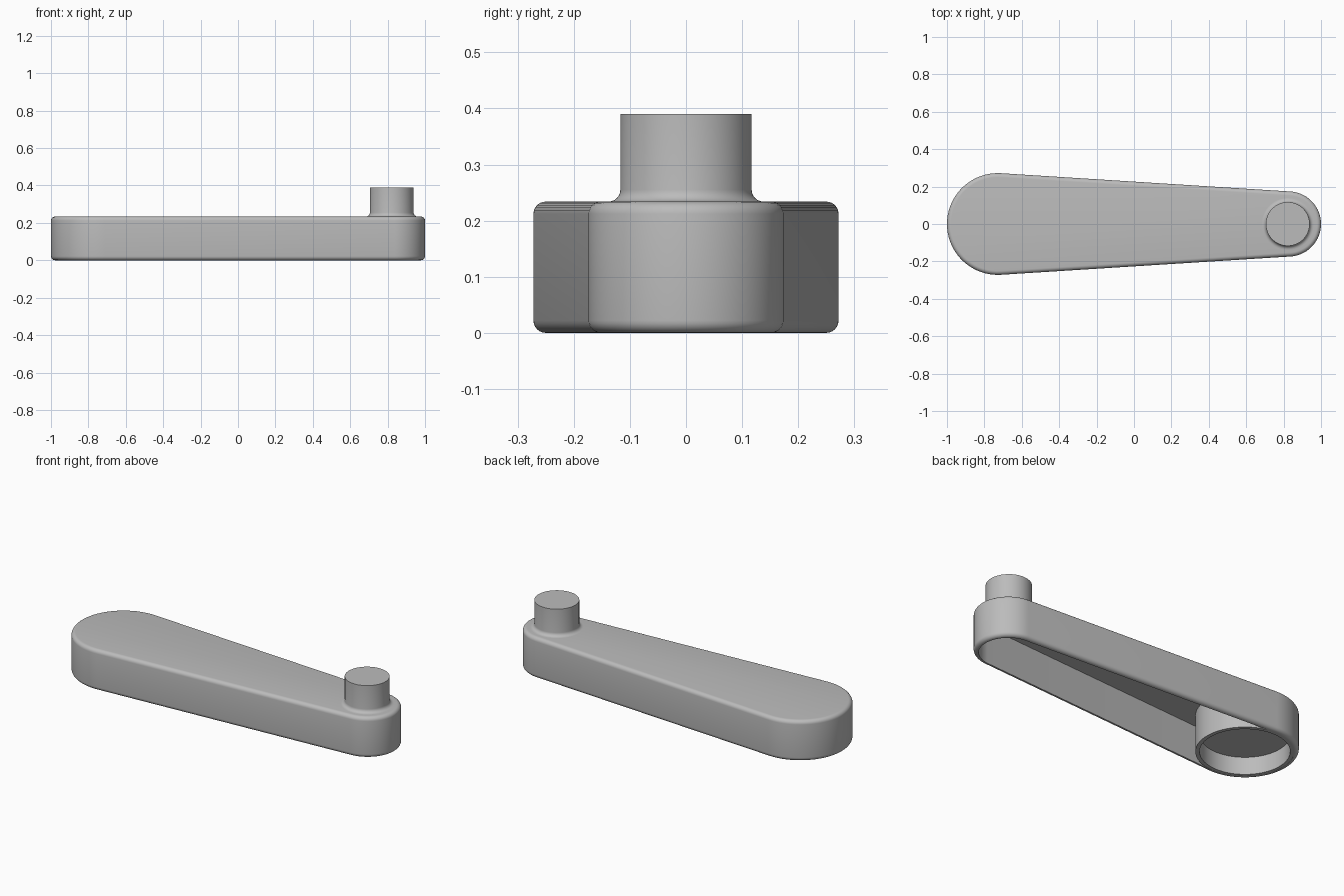
import bpy
import bmesh
from math import sin, cos, pi, asin, radians

cube = bpy.data.objects.get("Cube")
if cube:
    bpy.data.objects.remove(cube, do_unlink=True)

grey = bpy.data.materials.new("plain grey")
grey.use_nodes = True
colour = (0.5, 0.5, 0.5, 1)
grey.diffuse_color = colour
grey.node_tree.nodes["Principled BSDF"].inputs["Base Color"].default_value = colour

HUB_X, HUB_R = -0.728, 0.272
TIP_X, TIP_R = 0.826, 0.174
HEIGHT, FILLET, WALL = 0.234, 0.022, 0.025
CEILING = HEIGHT - WALL


def arc(cx, cz, r, start, end, steps=6):
    """Points on a circular arc, angles in degrees."""
    angles = [radians(start + (end - start) * i / steps) for i in range(steps + 1)]
    return [(cx + r * cos(a), cz + r * sin(a)) for a in angles]


def arm_outline(inset, steps=40):
    """Two end circles joined by their common tangents."""
    tilt = asin((HUB_R - TIP_R) / (TIP_X - HUB_X))
    half = pi / 2 - tilt
    points = []
    for cx, r, start, end in ((TIP_X, TIP_R, -half, half),
                              (HUB_X, HUB_R, half, 2 * pi - half)):
        for i in range(steps + 1):
            a = start + (end - start) * i / steps
            points.append((cx + (r - inset) * cos(a), (r - inset) * sin(a)))
    return points


def circle(cx, r, steps=80):
    return [(cx + r * cos(2 * pi * i / steps), r * sin(2 * pi * i / steps))
            for i in range(steps)]


def loft(name, sections, cap_start=True, cap_end=True):
    """Skin a stack of (outline, z) loops."""
    bm = bmesh.new()
    loops = [[bm.verts.new((x, y, z)) for x, y in pts] for pts, z in sections]
    for low, high in zip(loops, loops[1:]):
        n = len(low)
        for i in range(n):
            j = (i + 1) % n
            bm.faces.new((low[i], low[j], high[j], high[i]))
    if cap_start:
        bm.faces.new(loops[0][::-1])
    if cap_end:
        bm.faces.new(loops[-1])
    bmesh.ops.recalc_face_normals(bm, faces=bm.faces)
    mesh = bpy.data.meshes.new(name)
    bm.to_mesh(mesh)
    bm.free()
    mesh.materials.append(grey)
    obj = bpy.data.objects.new(name, mesh)
    bpy.context.collection.objects.link(obj)
    bpy.ops.object.select_all(action='DESELECT')
    obj.select_set(True)
    bpy.context.view_layer.objects.active = obj
    bpy.ops.object.shade_smooth_by_angle(angle=radians(35))
    return obj


# Hollow arm: cavity ceiling, inner wall, rounded rim, outer wall, rounded top
profile = [(WALL, CEILING), (WALL, 0)]
profile += arc(FILLET, FILLET, FILLET, 270, 180)
profile += arc(FILLET, HEIGHT - FILLET, FILLET, 180, 90)
loft("arm_shell", [(arm_outline(inset), z) for inset, z in profile])

# Round socket under the wide end, with a blind bore
socket = [(0.249, CEILING + 0.005), (0.249, 0.001), (0.228, 0.001), (0.228, 0.1)]
loft("hub_socket", [(circle(HUB_X, r), z) for r, z in socket], cap_start=False)

# Peg on the narrow end, flaring into the arm
KNOB_X, KNOB_R, FLARE = 0.822, 0.117, 0.021
knob = arc(KNOB_R + FLARE, HEIGHT + FLARE, FLARE, 270, 180)
knob.append((KNOB_R, 0.39))
loft("handle_peg", [(circle(KNOB_X, r), z) for r, z in knob], cap_start=False)
